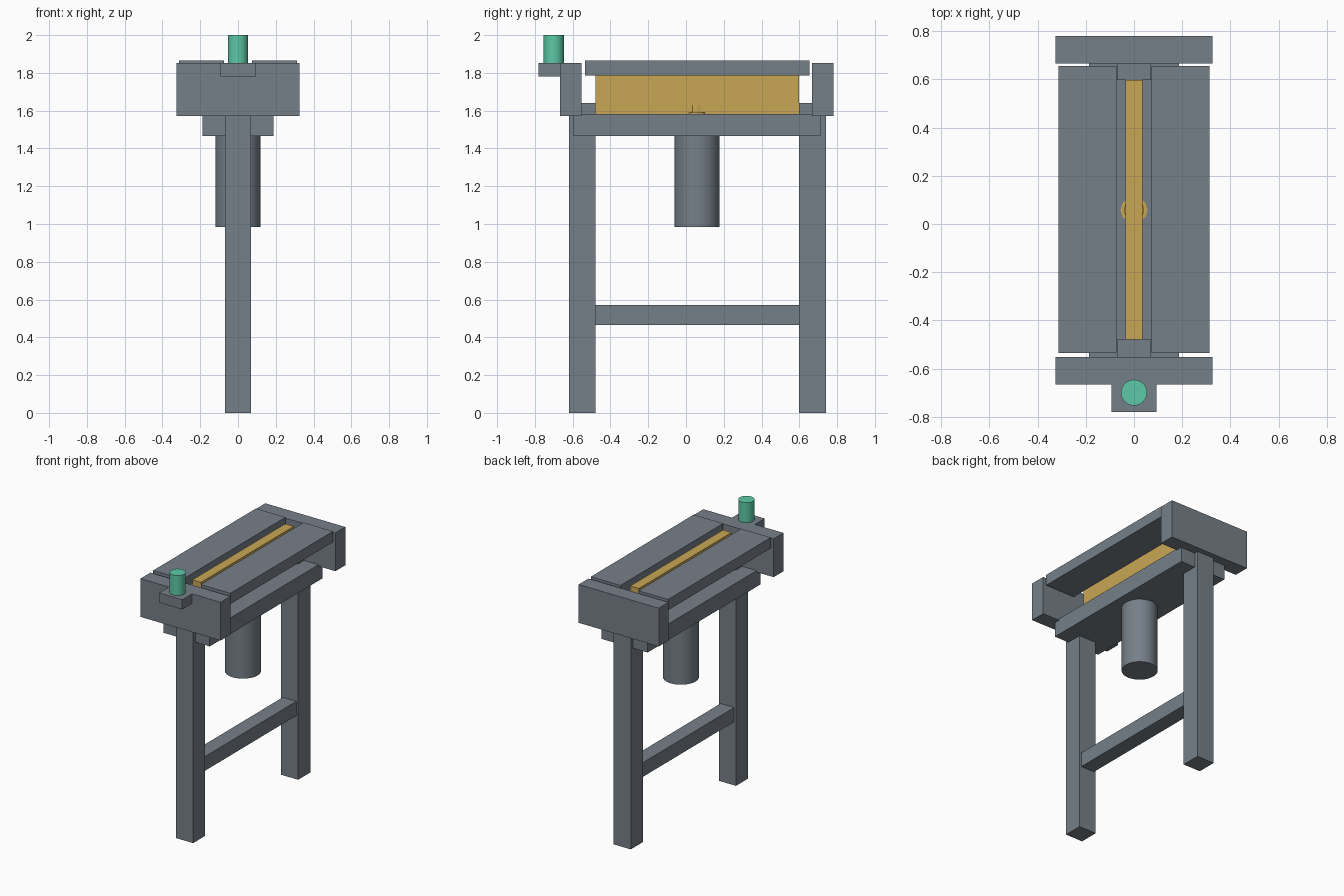
import bpy

if "Cube" in bpy.data.objects:
    bpy.data.objects.remove(bpy.data.objects["Cube"])


def material(name, rgb):
    m = bpy.data.materials.new(name)
    m.diffuse_color = (*rgb, 1)
    m.use_nodes = True
    m.node_tree.nodes["Principled BSDF"].inputs["Base Color"].default_value = m.diffuse_color
    return m


grey = material("slate grey", (0.18, 0.215, 0.25))
gold = material("brass gold", (0.58, 0.38, 0.09))
green = material("mint green", (0.11, 0.58, 0.38))


def box(name, x, y, z, mat):
    """Box from (min, max) ranges."""
    bpy.ops.mesh.primitive_cube_add(size=1)
    o = bpy.context.object
    o.name = name
    for i, (a, b) in enumerate((x, y, z)):
        o.location[i] = (a + b) / 2
        o.scale[i] = b - a
    bpy.ops.object.transform_apply(location=False, rotation=False, scale=True)
    o.data.materials.append(mat)
    return o


def cylinder(name, y, r, z0, z1, mat, sides=32):
    bpy.ops.mesh.primitive_cylinder_add(vertices=sides, radius=r, depth=z1 - z0,
                                        location=(0, y, (z0 + z1) / 2))
    o = bpy.context.object
    o.name = name
    o.data.materials.append(mat)
    if sides > 16:
        bpy.ops.object.shade_smooth_by_angle()
    return o


# Legs and stretcher
box("front_leg", (-0.07, 0.07), (-0.62, -0.48), (0, 1.64), grey)
box("rear_leg", (-0.07, 0.07), (0.597, 0.74), (0, 1.64), grey)
box("stretcher", (-0.055, 0.055), (-0.48, 0.597), (0.466, 0.571), grey)

# Bed plate and end blocks
box("bed_plate", (-0.187, 0.187), (-0.595, 0.712), (1.465, 1.583), grey)
box("front_end_block", (-0.325, 0.325), (-0.666, -0.552), (1.572, 1.853), grey)
box("rear_end_block", (-0.325, 0.325), (0.666, 0.78), (1.572, 1.853), grey)

# Two table slabs with a slot between them
for side, s in (("left", -1), ("right", 1)):
    box(side + "_table_slab", sorted((s * 0.073, s * 0.313)), (-0.536, 0.655),
        (1.787, 1.866), grey)

# Gold bar in the slot
box("centre_bar", (-0.035, 0.035), (-0.48, 0.597), (1.583, 1.85), gold)

# Motor with its flange and hub
cylinder("motor", 0.058, 0.12, 0.985, 1.47, grey)
cylinder("hub_flange", 0.058, 0.056, 1.575, 1.589, gold, 12)
cylinder("hub", 0.058, 0.042, 1.58, 1.628, gold, 12)

# Switch shelf and knob
box("switch_shelf", (-0.093, 0.093), (-0.78, -0.666), (1.782, 1.853), grey)
cylinder("knob", -0.70, 0.054, 1.853, 2.0, green)
